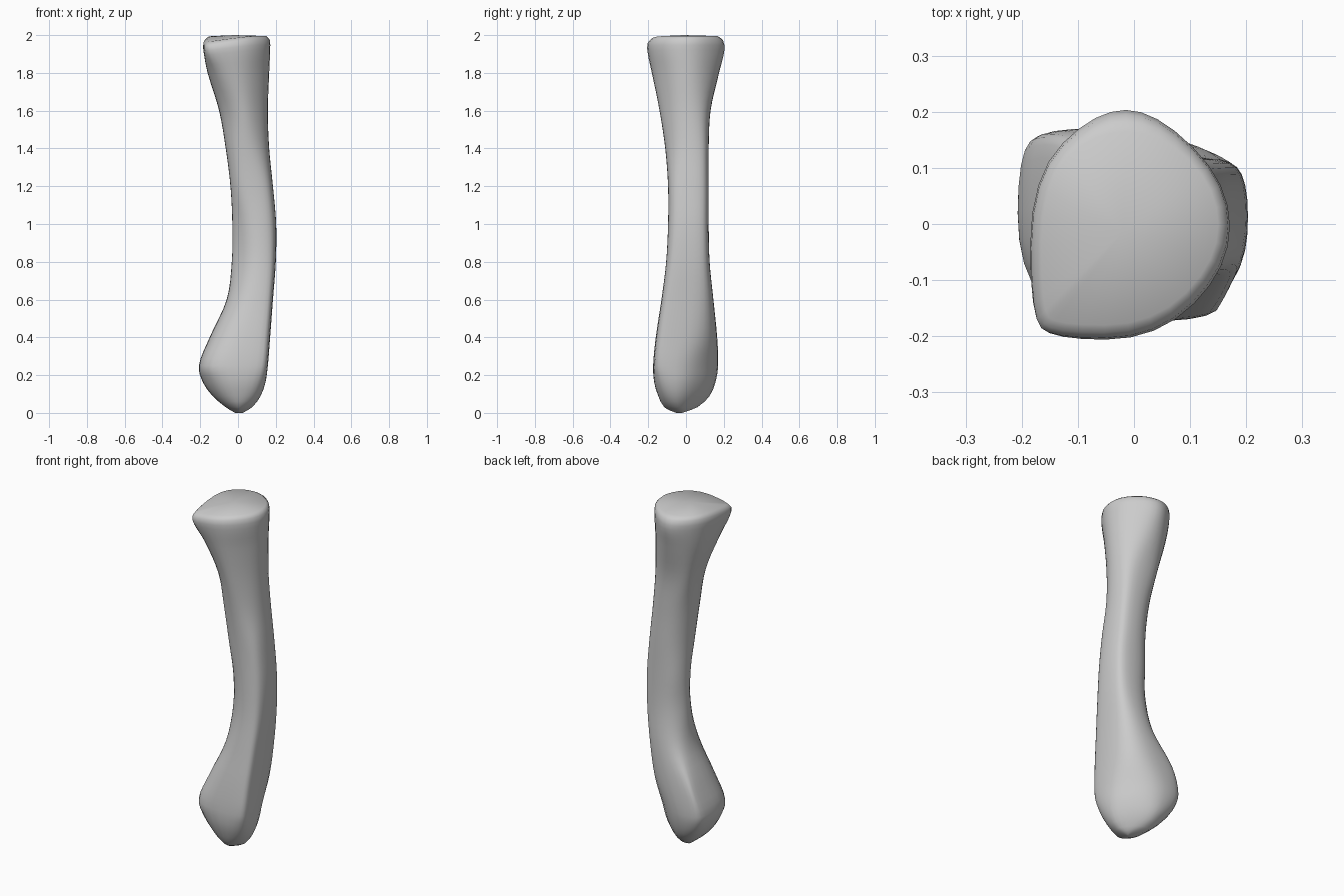
import bpy, bmesh, math
from mathutils import Vector

if "Cube" in bpy.data.objects:
    bpy.data.objects.remove(bpy.data.objects["Cube"])

# Each station: height, then reach of the outline in 8 directions
# (+x, +x+y, +y, -x+y, -x, -x-y, -y, +x-y)
STATIONS = [
    (0.00, .025, .01, -.02, .00, .015, .035, .06, .04),
    (0.03, .075, .04, .06, .08, .065, .09, .115, .10),
    (0.09, .120, .08, .125, .15, .135, .14, .147, .15),
    (0.16, .145, .108, .155, .205, .185, .18, .168, .185),
    (0.25, .158, .130, .170, .235, .207, .207, .174, .210),
    (0.40, .170, .168, .165, .205, .150, .155, .160, .210),
    (0.60, .185, .190, .145, .105, .060, .075, .130, .200),
    (0.80, .200, .200, .125, .066, .033, .032, .105, .190),
    (1.00, .202, .200, .120, .064, .030, .030, .095, .180),
    (1.20, .185, .188, .120, .066, .040, .055, .095, .165),
    (1.40, .165, .172, .120, .085, .065, .080, .110, .145),
    (1.60, .158, .160, .130, .125, .100, .110, .140, .145),
    (1.80, .165, .163, .175, .170, .160, .185, .180, .160),
    (1.92, .170, .170, .203, .190, .182, .240, .203, .175),
    (1.975, .168, .168, .195, .188, .183, .248, .203, .172),
    (1.995, .150, .150, .165, .168, .165, .225, .180, .152),
]
DIRS = [Vector((math.cos(i * math.pi / 4), math.sin(i * math.pi / 4))) for i in range(8)]


def section(h, per_corner=4):
    """Smooth closed outline that touches all eight reach lines."""
    h = list(h)
    for i in range(8):
        h[i] = min(h[i], (h[i - 1] + h[(i + 1) % 8]) / math.sqrt(2) - 0.002)
    corners = []
    for i in range(8):
        a, b = DIRS[i], DIRS[(i + 1) % 8]
        t = (h[(i + 1) % 8] - h[i] * a.dot(b)) / math.sin(math.pi / 4)
        corners.append(a * h[i] + Vector((-a.y, a.x)) * t)
    pts = []
    for i in range(8):
        c = corners[i]
        p, q = (corners[i - 1] + c) / 2, (c + corners[(i + 1) % 8]) / 2
        for k in range(per_corner):
            t = k / per_corner
            pts.append(p * (1 - t) ** 2 + c * 2 * t * (1 - t) + q * t * t)
    return pts


def blend(i, t):
    """Hermite interpolation between stations i and i+1, allowing uneven heights."""
    n = len(STATIONS)
    p0, p1, p2, p3 = (STATIONS[min(max(j, 0), n - 1)] for j in (i - 1, i, i + 1, i + 2))
    d = p2[0] - p1[0]
    out = [p1[0] + d * t]
    for k in range(1, 9):
        m1 = (p2[k] - p0[k]) / (p2[0] - p0[0]) * d
        m2 = (p3[k] - p1[k]) / (p3[0] - p1[0]) * d
        out.append((2*t**3 - 3*t*t + 1) * p1[k] + (t**3 - 2*t*t + t) * m1
                   + (3*t*t - 2*t**3) * p2[k] + (t**3 - t*t) * m2)
    return out


# Loft the shaft and both ends as one skin
rows = []
for i in range(len(STATIONS) - 1):
    steps = 2 if i < 3 or i > 12 else 4
    rows += [blend(i, s / steps) for s in range(steps)]
rows.append(list(STATIONS[-1]))

bm = bmesh.new()
rings = []
for row in rows:
    z = row[0]
    tilt = max(0.0, (z - 1.7) / 0.3)
    ring = []
    for p in section(row[1:]):
        # The upper face dips toward its front left corner
        dip = 0.035 * tilt * max(0.0, -(p.x + p.y) / 0.35) ** 2
        ring.append(bm.verts.new((p.x, p.y, z - dip)))
    rings.append(ring)
n = len(rings[0])
for a, b in zip(rings, rings[1:]):
    for k in range(n):
        bm.faces.new((a[k], a[(k + 1) % n], b[(k + 1) % n], b[k]))

# Close the rounded foot and the flat upper joint face
for ring, zc in ((rings[0], 0.0), (rings[-1], 2.0)):
    c = sum((v.co for v in ring), Vector()) / n
    tip = bm.verts.new((c.x, c.y, zc))
    for k in range(n):
        bm.faces.new((ring[k], ring[(k + 1) % n], tip))
bmesh.ops.recalc_face_normals(bm, faces=bm.faces)

mesh = bpy.data.meshes.new("long_bone")
bm.to_mesh(mesh)
bm.free()
bone = bpy.data.objects.new("long_bone", mesh)
bpy.context.collection.objects.link(bone)
bpy.context.view_layer.objects.active = bone
bone.select_set(True)
bpy.ops.object.shade_smooth_by_angle(angle=math.radians(60))
